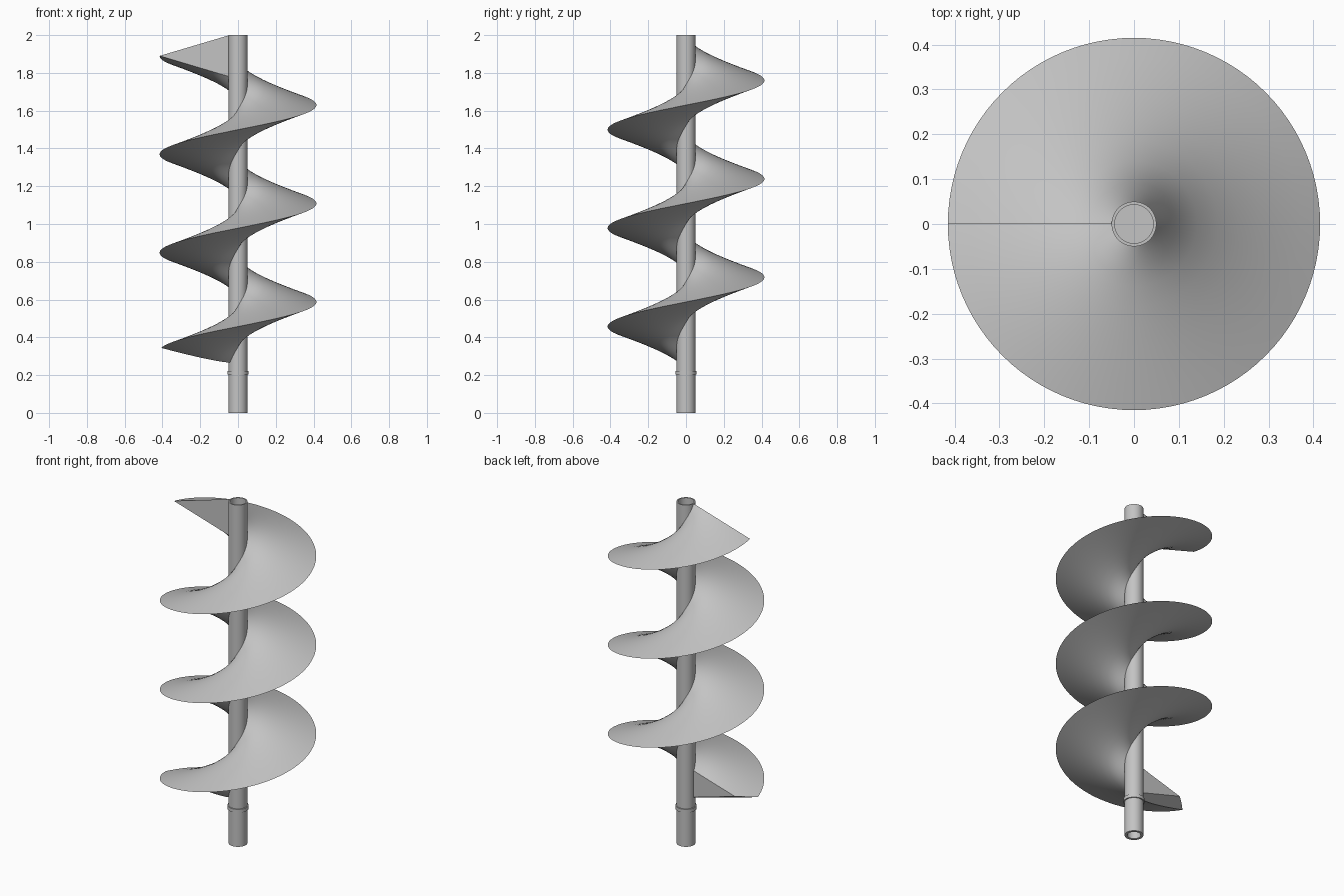
import bpy, bmesh, math
from mathutils import Vector

cube = bpy.data.objects.get("Cube")
if cube:
    bpy.data.objects.remove(cube, do_unlink=True)

metal = bpy.data.materials.new("grey_metal")
metal.use_nodes = True
GREY = (0.55, 0.55, 0.55, 1)
metal.diffuse_color = GREY
metal.node_tree.nodes["Principled BSDF"].inputs["Base Color"].default_value = GREY

SHAFT_R, TIP_R = 0.05, 0.415
PITCH, TURNS = 0.521, 3
STEPS = 96          # steps per turn
RADIAL = 8          # strips across each flank
TIP_START = 1.89 - PITCH * TURNS
ROOT_HALF = 0.109   # half thickness where the flight meets the shaft


def finish(name, bm):
    """Turn a bmesh into a smooth shaded object with sharp edges kept."""
    bmesh.ops.recalc_face_normals(bm, faces=bm.faces[:])
    mesh = bpy.data.meshes.new(name)
    bm.to_mesh(mesh)
    bm.free()
    mesh.materials.append(metal)
    obj = bpy.data.objects.new(name, mesh)
    bpy.context.collection.objects.link(obj)
    bpy.ops.object.select_all(action="DESELECT")
    obj.select_set(True)
    bpy.context.view_layer.objects.active = obj
    bpy.ops.object.shade_smooth_by_angle(angle=math.radians(22))
    return obj


def lathe(name, profile, closed=False, segments=64):
    """Spin a radius/height profile about the z axis."""
    bm = bmesh.new()
    verts = [bm.verts.new((r, 0, z)) for r, z in profile]
    edges = [bm.edges.new(pair) for pair in zip(verts, verts[1:])]
    if closed:
        edges.append(bm.edges.new((verts[-1], verts[0])))
    bmesh.ops.spin(bm, geom=verts + edges, axis=(0, 0, 1), cent=(0, 0, 0),
                   angle=math.tau, steps=segments, use_merge=True)
    bmesh.ops.remove_doubles(bm, verts=bm.verts[:], dist=1e-5)
    return finish(name, bm)


# Shaft with a shallow recess in each end
lathe("shaft", [(0, 0.04), (0.036, 0.04), (0.036, 0), (SHAFT_R, 0),
                (SHAFT_R, 2), (0.043, 2), (0.043, 1.95), (0, 1.95)])

# Collar near the foot of the shaft
lathe("collar", [(0.045, 0.202), (0.056, 0.202), (0.056, 0.222), (0.045, 0.222)],
      closed=True)

# Spiral flight: a wedge section swept up the shaft, starting on the -x side
root_r = SHAFT_R - 0.002
section = []
for i in range(RADIAL + 1):            # lower flank, root to tip
    t = i / RADIAL
    section.append((root_r + (TIP_R - root_r) * t, -ROOT_HALF * (1 - t)))
section += [(r, -z) for r, z in reversed(section[:-1])]   # upper flank

bm = bmesh.new()
rings = []
for s in range(TURNS * STEPS + 1):
    turn = s / STEPS
    a = math.pi + math.tau * turn
    rings.append([bm.verts.new((r * math.cos(a), r * math.sin(a),
                                TIP_START + PITCH * turn + z)) for r, z in section])
n = len(section)
for low, high in zip(rings, rings[1:]):
    for i in range(n):
        j = (i + 1) % n
        bm.faces.new((low[i], low[j], high[j], high[i]))
bm.faces.new(rings[0])
bm.faces.new(rings[-1])

# Slanting cut that bevels the leading end of the flight
cut = bmesh.ops.bisect_plane(
    bm, geom=bm.verts[:] + bm.edges[:] + bm.faces[:], dist=1e-6,
    plane_co=(0, 0, 0.266), plane_no=Vector((0.285, -0.45, 1)).normalized(),
    clear_inner=True)
rim = [e for e in cut["geom_cut"] if isinstance(e, bmesh.types.BMEdge)]
bmesh.ops.edgenet_fill(bm, edges=rim)
finish("spiral_flight", bm)
